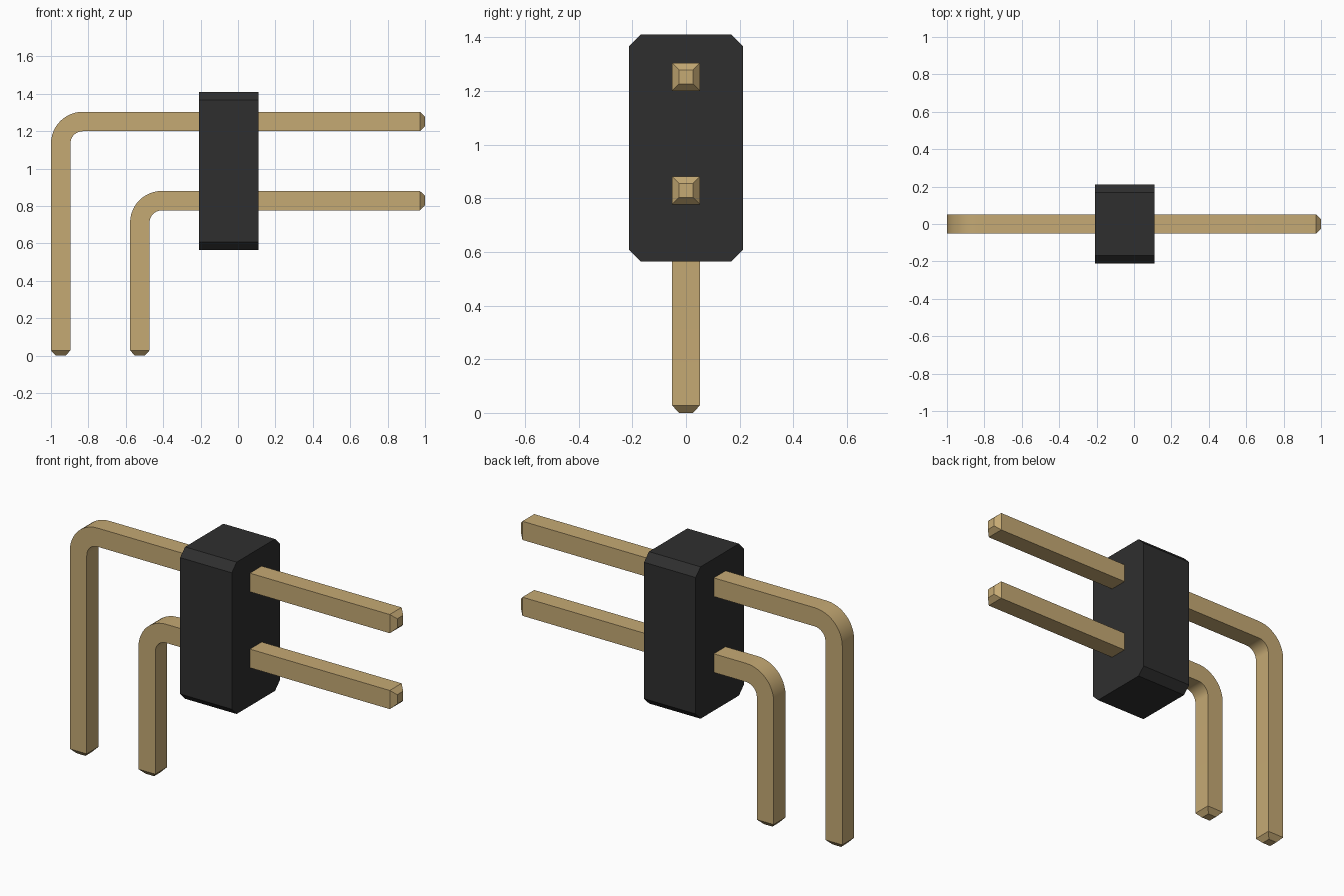
import bpy
import bmesh
from math import cos, sin, pi, radians

cube = bpy.data.objects.get("Cube")
if cube:
    bpy.data.objects.remove(cube, do_unlink=True)


def material(name, color):
    mat = bpy.data.materials.new(name)
    mat.use_nodes = True
    mat.diffuse_color = color
    mat.node_tree.nodes["Principled BSDF"].inputs["Base Color"].default_value = color
    return mat


def finish(bm, name, mat):
    bmesh.ops.recalc_face_normals(bm, faces=bm.faces[:])
    mesh = bpy.data.meshes.new(name)
    bm.to_mesh(mesh)
    bm.free()
    mesh.materials.append(mat)
    obj = bpy.data.objects.new(name, mesh)
    bpy.context.collection.objects.link(obj)
    return obj


def loft(rings, name, mat):
    """Skin closed rings of points and cap both ends."""
    bm = bmesh.new()
    loops = [[bm.verts.new(p) for p in ring] for ring in rings]
    for a, b in zip(loops, loops[1:]):
        n = len(a)
        for i in range(n):
            j = (i + 1) % n
            bm.faces.new((a[i], a[j], b[j], b[i]))
    bm.faces.new(loops[0])
    bm.faces.new(loops[-1])
    return finish(bm, name, mat)


gold = material("gold", (0.56, 0.40, 0.175, 1))
black = material("black plastic", (0.028, 0.028, 0.028, 1))

HALF = 0.052      # half the pin thickness
TIP = 0.026       # half the blunt tip thickness
TAPER = 0.028     # length of the tapered tip
BEND = 0.118      # centreline radius of the bend
STEPS = 12


def bent_pin(name, leg_x, run_z):
    def ring(x, z, angle, h):
        # Square section; angle gives the outward direction in the xz plane
        dx, dz = cos(angle), sin(angle)
        return [(x + s * h * dx, t * h, z + s * h * dz)
                for s, t in ((1, 1), (1, -1), (-1, -1), (-1, 1))]

    rings = [ring(leg_x, 0, pi, TIP), ring(leg_x, TAPER, pi, HALF)]
    # Quarter bend from the leg into the horizontal run
    for i in range(STEPS + 1):
        a = pi - i / STEPS * pi / 2
        rings.append(ring(leg_x + BEND + BEND * cos(a),
                          run_z - BEND + BEND * sin(a), a, HALF))
    rings += [ring(1 - TAPER, run_z, pi / 2, HALF), ring(1, run_z, pi / 2, TIP)]

    obj = loft(rings, name, gold)
    bpy.ops.object.select_all(action="DESELECT")
    obj.select_set(True)
    bpy.context.view_layer.objects.active = obj
    bpy.ops.object.shade_smooth_by_angle(angle=radians(30))


bent_pin("upper_pin", -0.948, 1.252)
bent_pin("lower_pin", -0.525, 0.829)

# Housing: chamfered rectangle extruded along x
W, H, C, MID = 0.212, 0.423, 0.043, 0.987
outline = [(W, H - C), (W - C, H), (C - W, H), (-W, H - C),
           (-W, C - H), (C - W, -H), (W - C, -H), (W, C - H)]
loft([[(x, y, MID + z) for y, z in outline] for x in (-0.208, 0.11)],
     "housing", black)
